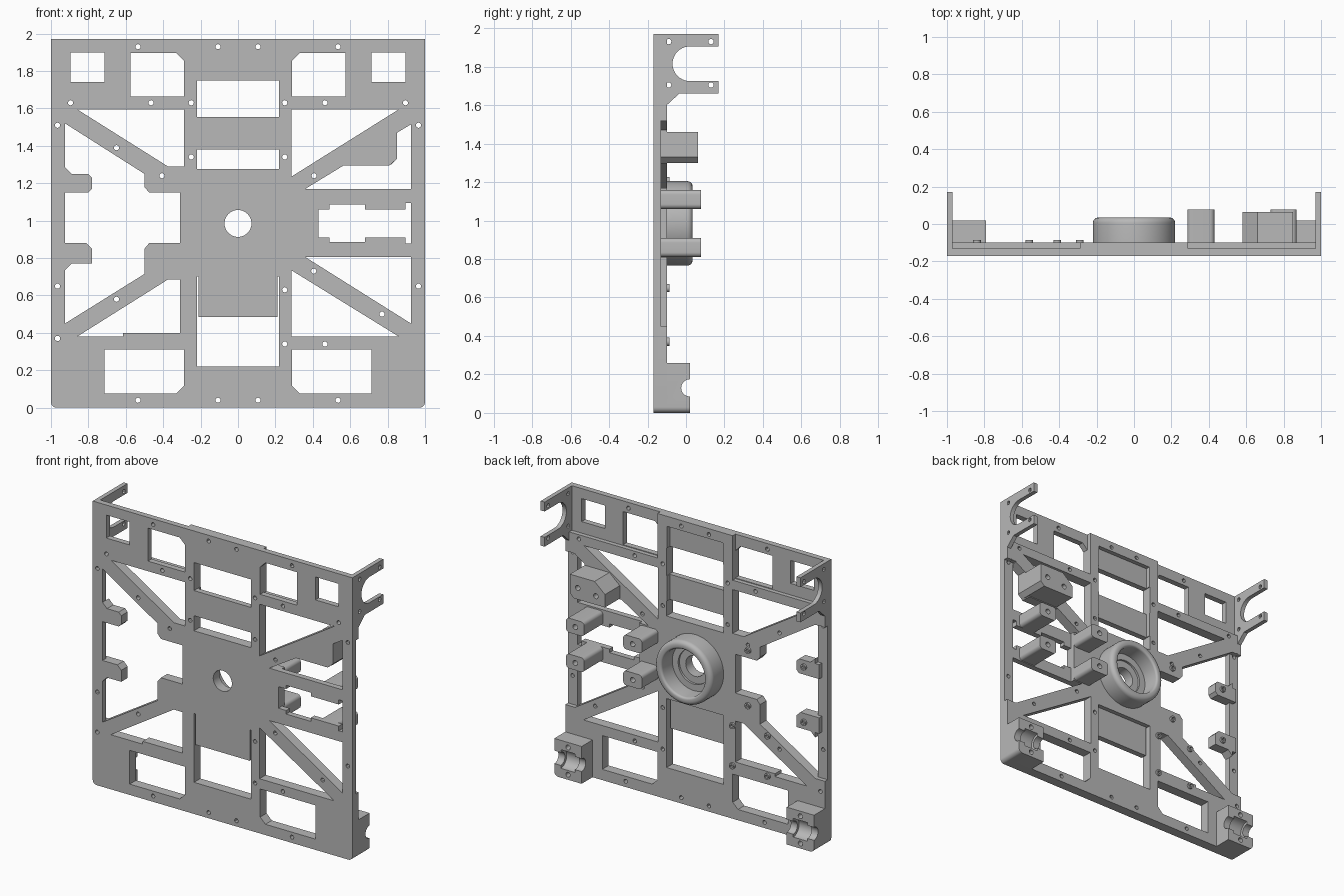
import bpy, bmesh, math

cube = bpy.data.objects.get("Cube")
if cube:
    bpy.data.objects.remove(cube, do_unlink=True)

grey = bpy.data.materials.new("plain_grey")
grey.use_nodes = True
grey.diffuse_color = (0.48, 0.48, 0.48, 1)
grey.node_tree.nodes["Principled BSDF"].inputs["Base Color"].default_value = (0.48, 0.48, 0.48, 1)

FRONT, STEP, BACK = -0.17, -0.13, -0.10
MID = 0.985


def finish(name, bm):
    bmesh.ops.recalc_face_normals(bm, faces=bm.faces)
    mesh = bpy.data.meshes.new(name)
    bm.to_mesh(mesh)
    bm.free()
    mesh.materials.append(grey)
    obj = bpy.data.objects.new(name, mesh)
    bpy.context.collection.objects.link(obj)
    return obj


def prism(name, outlines, low, high, axis="y"):
    """Extrude one or more outlines along an axis."""
    bm = bmesh.new()
    for outline in outlines:
        if axis == "y":
            pts, step = [(u, low, v) for u, v in outline], (0, high - low, 0)
        else:
            pts, step = [(low, u, v) for u, v in outline], (high - low, 0, 0)
        face = bm.faces.new([bm.verts.new(p) for p in pts])
        new = bmesh.ops.extrude_face_region(bm, geom=[face])["geom"]
        bmesh.ops.translate(bm, vec=step, verts=[g for g in new if isinstance(g, bmesh.types.BMVert)])
    return finish(name, bm)


def cut(obj, outlines, low, high, axis="y"):
    """Subtract extruded outlines from a part."""
    tool = prism("cutter", outlines, low, high, axis)
    tool.hide_render = True
    mod = obj.modifiers.new("cut", "BOOLEAN")
    mod.operation, mod.solver, mod.object = "DIFFERENCE", "EXACT", tool
    bpy.context.view_layer.objects.active = obj
    bpy.ops.object.modifier_apply(modifier=mod.name)
    bpy.data.objects.remove(tool, do_unlink=True)


def arc(u, v, r, start, end, n=8):
    angles = [math.radians(start + (end - start) * i / n) for i in range(n + 1)]
    return [(u + r * math.cos(a), v + r * math.sin(a)) for a in angles]


def circle(u, v, r, n=16):
    return arc(u, v, r, 0, 360, n)[:-1]


def rect(u0, u1, v0, v1):
    return [(u0, v0), (u1, v0), (u1, v1), (u0, v1)]


def rounded(u0, u1, v0, v1, r):
    return (arc(u1 - r, v1 - r, r, 0, 90) + arc(u0 + r, v1 - r, r, 90, 180)
            + arc(u0 + r, v0 + r, r, 180, 270) + arc(u1 - r, v0 + r, r, 270, 360))


def mirror(outline):
    return [(-u, v) for u, v in outline]


def both(outline):
    return [outline, mirror(outline)]


# Main plate with rounded bottom corners
plate = prism("main_plate", [[(1, 1.97), (-1, 1.97)] + arc(-0.97, 0.03, 0.03, 180, 270)
                             + arc(0.97, 0.03, 0.03, 270, 360)], FRONT, BACK)

# Rectangular and chamfered windows
windows = both(rect(0.715, 0.895, 1.74, 1.9))
windows += both([(0.575, 1.665), (0.29, 1.665), (0.29, 1.855), (0.33, 1.895), (0.575, 1.895)])
windows += both([(0.715, 0.31), (0.29, 0.31), (0.29, 0.115), (0.33, 0.075), (0.715, 0.075)])
windows += [rect(-0.22, 0.22, 1.555, 1.75), rect(-0.22, 0.22, 1.275, 1.38)]
windows += [[(-0.22, 0.22), (0.22, 0.22), (0.22, 0.7), (0.21, 0.7), (0.21, 0.485),
             (-0.21, 0.485), (-0.21, 0.7), (-0.22, 0.7)]]

# Openings that leave the diagonal struts, right half of the model
windows += [[(-0.86, 1.595), (-0.29, 1.595), (-0.29, 1.29), (-0.375, 1.29)],
            [(-0.86, 0.38), (-0.615, 0.38), (-0.615, 0.4), (-0.31, 0.4), (-0.31, 0.685), (-0.375, 0.685)]]
windows += [[(-0.925, 1.52), (-0.5, 1.25), (-0.5, 1.18), (-0.475, 1.15), (-0.31, 1.15),
             (-0.31, 0.88), (-0.475, 0.88), (-0.5, 0.85), (-0.5, 0.715), (-0.925, 0.45),
             (-0.925, 0.735), (-0.89, 0.77), (-0.78, 0.77), (-0.78, 0.85), (-0.81, 0.88),
             (-0.925, 0.88), (-0.925, 1.15), (-0.8, 1.15), (-0.78, 1.17), (-0.78, 1.23),
             (-0.8, 1.25), (-0.89, 1.25), (-0.925, 1.285)]]

# Openings that leave the diagonal struts, left half of the model
windows += [[(0.86, 1.595), (0.285, 1.595), (0.285, 1.235)],
            [(0.925, 1.515), (0.85, 1.47), (0.85, 1.33), (0.81, 1.295), (0.565, 1.295),
             (0.36, 1.17), (0.925, 1.17)],
            [(0.36, 0.805), (0.925, 0.805), (0.925, 0.45)],
            [(0.285, 0.735), (0.285, 0.38), (0.86, 0.38)]]

# Stepped motor opening, symmetric about its own centre line
half = [(0.43, 0.075), (0.49, 0.075), (0.49, 0.1), (0.68, 0.1), (0.68, 0.075),
        (0.895, 0.075), (0.895, 0.108), (0.925, 0.108)]
windows += [[(u, MID + v) for u, v in half] + [(u, MID - v) for u, v in reversed(half)]]
windows += [circle(0, MID, 0.072, 40)]
cut(plate, windows, -0.3, 0.1)

# Thinner areas recessed from the back
rail = rect(0.925, 1.1, 0.45, 1.52)
pockets = [mirror(rail)] + both(rect(0.29, 0.97, 1.66, 2.1))
pockets += [[(0.925, 0.45), (1.1, 0.45), (1.1, 1.52), (0.925, 1.52), (0.925, 1.17),
             (0.43, 1.17), (0.43, 0.805), (0.925, 0.805)]]
pockets += [rect(-0.215, 0.215, low, high) for low, high in ((0.4, 0.7), (1.375, 1.6), (1.7, 1.9))]
cut(plate, pockets, STEP, 0.1)

# Screw holes
pairs = [(0.535, 1.93), (0.107, 1.93), (0.895, 1.63), (0.465, 1.63), (0.25, 1.63), (0.965, 1.51),
         (0.25, 1.34), (0.965, 0.65), (0.535, 0.04), (0.107, 0.04), (0.407, 1.24)]
singles = [(-0.65, 1.39), (-0.65, 0.58), (0.405, 0.73), (0.25, 0.63), (0.77, 0.5),
           (-0.965, 0.37), (0.25, 0.34), (0.465, 0.34)]
spots = pairs + mirror(pairs) + singles
cut(plate, [circle(u, v, 0.014, 12) for u, v in spots], -0.3, 0.1)

# Bearing ring on the back, turned around the centre hole
profile = ([(0.12, BACK - 0.005), (0.22, BACK - 0.005)] + arc(0.19, 0.005, 0.03, 0, 90, 6)
           + arc(0.18, 0.02, 0.015, 90, 180, 4) + [(0.165, -0.085), (0.12, -0.085)])
bm = bmesh.new()
ring = [bm.verts.new((r, y, MID)) for r, y in profile]
edges = [bm.edges.new((a, b)) for a, b in zip(ring, ring[1:] + ring[:1])]
bmesh.ops.spin(bm, geom=ring + edges, cent=(0, 0, MID), axis=(0, 1, 0),
               angle=math.tau, steps=64, use_duplicate=False)
bmesh.ops.remove_doubles(bm, verts=bm.verts, dist=0.0005)
finish("bearing_ring", bm)

for side, name in ((1, "left"), (-1, "right")):
    # Forked ear at the top corner
    fork = ([(FRONT, 1.6), (BACK, 1.6), (-0.035, 1.66), (0.17, 1.66), (0.17, 1.725)]
            + arc(0.02, 1.815, 0.09, 270, 90, 20) + [(0.17, 1.905), (0.17, 1.97), (FRONT, 1.97)])
    inner, outer = sorted((0.97 * side, side))
    ear = prism(name + "_forked_ear", [fork], inner, outer, "x")
    cut(ear, [circle(y, z, 0.014, 12) for y in (-0.09, 0.13) for z in (1.705, 1.93)], -2, 2, "x")

    # Bearing block at the bottom corner with a stepped saddle
    outline = [(0.79, 0), (0.79, 0.26), (1, 0.26)] + arc(0.97, 0.03, 0.03, 0, -90)
    block = prism(name + "_bearing_block", [[(u * side, v) for u, v in outline]], STEP, 0.02)
    cut(block, [circle(0.02, 0.13, 0.045, 32)], -2, 2, "x")
    low, high = sorted((0.84 * side, 0.95 * side))
    cut(block, [circle(0.02, 0.13, 0.065, 32)], low, high, "x")
    cut(block, [circle(0.895 * side, z, 0.017) for z in (0.035, 0.225)], -0.06, 0.1)

# Motor posts with blind holes
for x0, x1, place in ((0.285, 0.43, "inner"), (0.73, 0.87, "outer")):
    for z0, level in ((0.81, "lower"), (1.06, "upper")):
        post = prism(f"{place}_{level}_motor_post", [rounded(x0, x1, z0, z0 + 0.1, 0.025)], STEP - 0.01, 0.077)
        cut(post, [circle((x0 + x1) / 2, z0 + 0.05, 0.018)], 0, 0.2)

# Sensor block beside the upper strut
sensor = prism("sensor_block", [[(0.58, 1.3), (0.82, 1.3), (0.85, 1.33), (0.85, 1.46),
                                 (0.66, 1.46), (0.58, 1.39)]], STEP - 0.01, 0.063)
cut(sensor, [circle(0.65, 1.36, 0.018), circle(0.79, 1.38, 0.018)], 0, 0.2)

# Tab roots on the right rail
for z0, z1, level in ((0.77, 0.88, "lower"), (1.15, 1.25, "upper")):
    prism(level + "_tab_root", [rect(-0.955, -0.92, z0, z1)], STEP - 0.01, BACK)

# Small hollow bosses on the right half
bosses = [(x, z) for x in (-0.41, -0.84) for z in (0.82, 1.205)]
bosses += [(x, z) for x in (-0.29, -0.56) for z in (0.37, 0.65)]
for x, z in bosses:
    boss = prism("screw_boss", [circle(x, z, 0.021)], BACK - 0.01, -0.086)
    cut(boss, [circle(x, z, 0.011, 12)], BACK, 0)

# Smooth the curved walls, keep hard edges
bpy.ops.object.select_all(action="DESELECT")
for obj in bpy.context.scene.objects:
    if obj.type == "MESH" and grey.name in obj.data.materials:
        obj.select_set(True)
        bpy.context.view_layer.objects.active = obj
bpy.ops.object.shade_smooth_by_angle(angle=math.radians(30))
